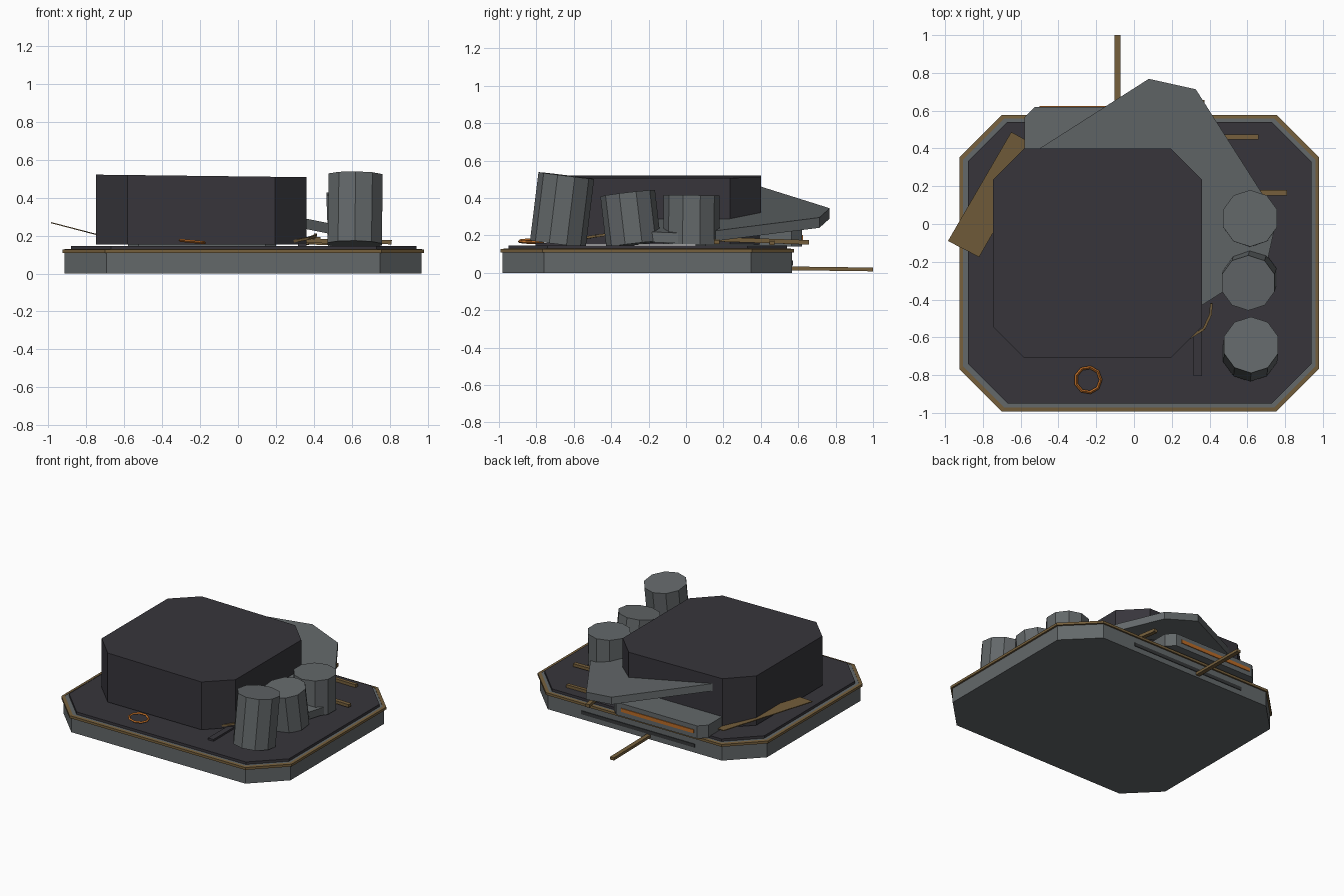
import bpy, bmesh, math
from mathutils import Vector, Matrix

cube = bpy.data.objects.get("Cube")
if cube:
    bpy.data.objects.remove(cube, do_unlink=True)


def material(name, rgb):
    m = bpy.data.materials.new(name)
    m.use_nodes = True
    m.diffuse_color = (*rgb, 1)
    m.node_tree.nodes["Principled BSDF"].inputs["Base Color"].default_value = (*rgb, 1)
    return m


GREY = material("steel grey", (0.125, 0.138, 0.143))
DARK = material("charcoal", (0.038, 0.036, 0.044))
BRASS = material("dull brass", (0.18, 0.115, 0.045))
ORANGE = material("orange", (0.50, 0.15, 0.02))
SLOT = material("slot black", (0.035, 0.038, 0.04))


def finish(name, bm, mat):
    bmesh.ops.recalc_face_normals(bm, faces=bm.faces)
    me = bpy.data.meshes.new(name)
    bm.to_mesh(me)
    bm.free()
    me.materials.append(mat)
    ob = bpy.data.objects.new(name, me)
    bpy.context.collection.objects.link(ob)
    return ob


def octagon(x0, x1, y0, y1, c):
    """Rectangle with cut corners."""
    return [(x0 + c, y0), (x1 - c, y0), (x1, y0 + c), (x1, y1 - c),
            (x1 - c, y1), (x0 + c, y1), (x0, y1 - c), (x0, y0 + c)]


def prism(name, outline, z0, z1, mat, low_slope=0, top_slope=0):
    """Extrude an outline; the slopes tilt its ends along x."""
    bm = bmesh.new()
    low = [bm.verts.new((x, y, z0 + low_slope * x)) for x, y in outline]
    top = [bm.verts.new((x, y, z1 + top_slope * x)) for x, y in outline]
    bm.faces.new(low[::-1])
    bm.faces.new(top)
    n = len(outline)
    for i in range(n):
        j = (i + 1) % n
        bm.faces.new((low[i], low[j], top[j], top[i]))
    return finish(name, bm, mat)


def bar(name, a, b, width, height, mat):
    """Rectangular bar between two points."""
    a, b = Vector(a), Vector(b)
    d = b - a
    y = d.normalized()
    x = y.cross(Vector((0, 0, 1))).normalized()
    rot = Matrix((x, y, x.cross(y))).transposed().to_4x4()
    bm = bmesh.new()
    bmesh.ops.create_cube(bm, size=1)
    bm.transform(Matrix.Translation((a + b) / 2) @ rot @ Matrix.Diagonal((width, d.length, height, 1)))
    return finish(name, bm, mat)


def leaning_drum(name, low, top, radius, sides=10):
    low, top = Vector(low), Vector(top)
    axis = top - low
    bm = bmesh.new()
    bmesh.ops.create_cone(bm, cap_ends=True, segments=sides, radius1=radius,
                          radius2=radius, depth=axis.length)
    rot = Vector((0, 0, 1)).rotation_difference(axis).to_matrix().to_4x4()
    bm.transform(Matrix.Translation((low + top) / 2) @ rot)
    return finish(name, bm, GREY)


# Base with brass edge band and dark deck
prism("base", octagon(-0.913, 0.967, -0.98, 0.567, 0.22), 0, 0.127, GREY)
bm = bmesh.new()
outer = octagon(-0.925, 0.98, -0.992, 0.578, 0.225)
inner = octagon(-0.905, 0.96, -0.972, 0.558, 0.218)
rings = [[bm.verts.new((x, y, z)) for x, y in o]
         for o, z in ((outer, 0.109), (outer, 0.127), (inner, 0.129), (inner, 0.109))]
for k in range(4):
    r, s = rings[k], rings[(k + 1) % 4]
    for i in range(8):
        j = (i + 1) % 8
        bm.faces.new((r[i], r[j], s[j], s[i]))
finish("base_edge_band", bm, BRASS)
prism("deck", octagon(-0.88, 0.94, -0.95, 0.54, 0.21), 0.12, 0.146, DARK)

# Slot and rod at the back of the base
bar("back_slot", (-0.47, 0.567, 0.052), (0.47, 0.567, 0.052), 0.01, 0.026, SLOT)
bar("back_rod", (-0.087, 0.54, 0.024), (-0.087, 1.0, 0.018), 0.032, 0.02, BRASS)

# Main housing
prism("housing", octagon(-0.747, 0.36, -0.71, 0.40, 0.166), 0.152, 0.512, DARK,
      top_slope=-0.012)

# Loose lid, turned and leaning down to the left side
turn = math.radians(32.5)
u = Vector((math.cos(turn), math.sin(turn)))
v = Vector((-u.y, u.x))
lid = [tuple(u * p + v * q) for p, q in octagon(-0.5, 0.659, -0.556, 0.606, 0.18)]
prism("loose_lid", lid, 0.306, 0.361, GREY, low_slope=-0.2, top_slope=-0.2)

# Rear block with its orange strip
prism("rear_block", octagon(-0.58, 0.2, 0.05, 0.62, 0.055), 0.14, 0.235, GREY)
bar("orange_strip", (-0.5, 0.621, 0.188), (0.1, 0.621, 0.188), 0.009, 0.026, ORANGE)

# Three drums
leaning_drum("front_drum", (0.615, -0.685, 0.155), (0.62, -0.64, 0.52), 0.15)
leaning_drum("middle_drum", (0.615, -0.28, 0.152), (0.605, -0.312, 0.425), 0.147)
leaning_drum("rear_drum", (0.615, 0.028, 0.152), (0.615, 0.03, 0.415), 0.15)

# Thin brass panel leaning on the right side
panel = [(-0.985, -0.09), (-0.82, -0.175), (-0.49, 0.40), (-0.65, 0.487)]
prism("brass_panel", panel, 0.009, 0.015, BRASS, low_slope=-0.26, top_slope=-0.26)

# Scattered brass bars and a dark strip
bar("loose_bar_back", (0.2, 0.46, 0.165), (0.66, 0.46, 0.16), 0.026, 0.022, BRASS)
bar("loose_bar_side", (0.35, 0.165, 0.172), (0.81, 0.165, 0.165), 0.03, 0.022, BRASS)
bar("loose_bar_long", (0.42, 0.15, 0.18), (0.357, 0.655, 0.163), 0.03, 0.024, BRASS)
bar("dark_strip", (0.338, -0.805, 0.153), (0.338, -0.56, 0.153), 0.045, 0.014, DARK)

# Bent brass hook beside the housing
hook = [(0.41, -0.42, 0.205), (0.405, -0.48, 0.197), (0.37, -0.555, 0.185), (0.29, -0.605, 0.17)]
for i in range(3):
    bar(f"hook_piece_{i + 1}", hook[i], hook[i + 1], 0.014, 0.014, BRASS)

# Small orange ring lying on the deck
bm = bmesh.new()
loops = []
for i in range(9):
    a = math.tau * i / 9
    loop = []
    for k in range(4):
        t = math.tau * k / 4
        r = 0.067 + 0.009 * math.cos(t)
        loop.append(bm.verts.new((r * math.cos(a), r * math.sin(a), 0.008 * math.sin(t))))
    loops.append(loop)
for i in range(9):
    p, q = loops[i], loops[(i + 1) % 9]
    for k in range(4):
        m = (k + 1) % 4
        bm.faces.new((p[k], q[k], q[m], p[m]))
bm.transform(Matrix.Translation((-0.243, -0.825, 0.169)) @ Matrix.Rotation(0.1, 4, 'Y'))
finish("orange_ring", bm, ORANGE)
